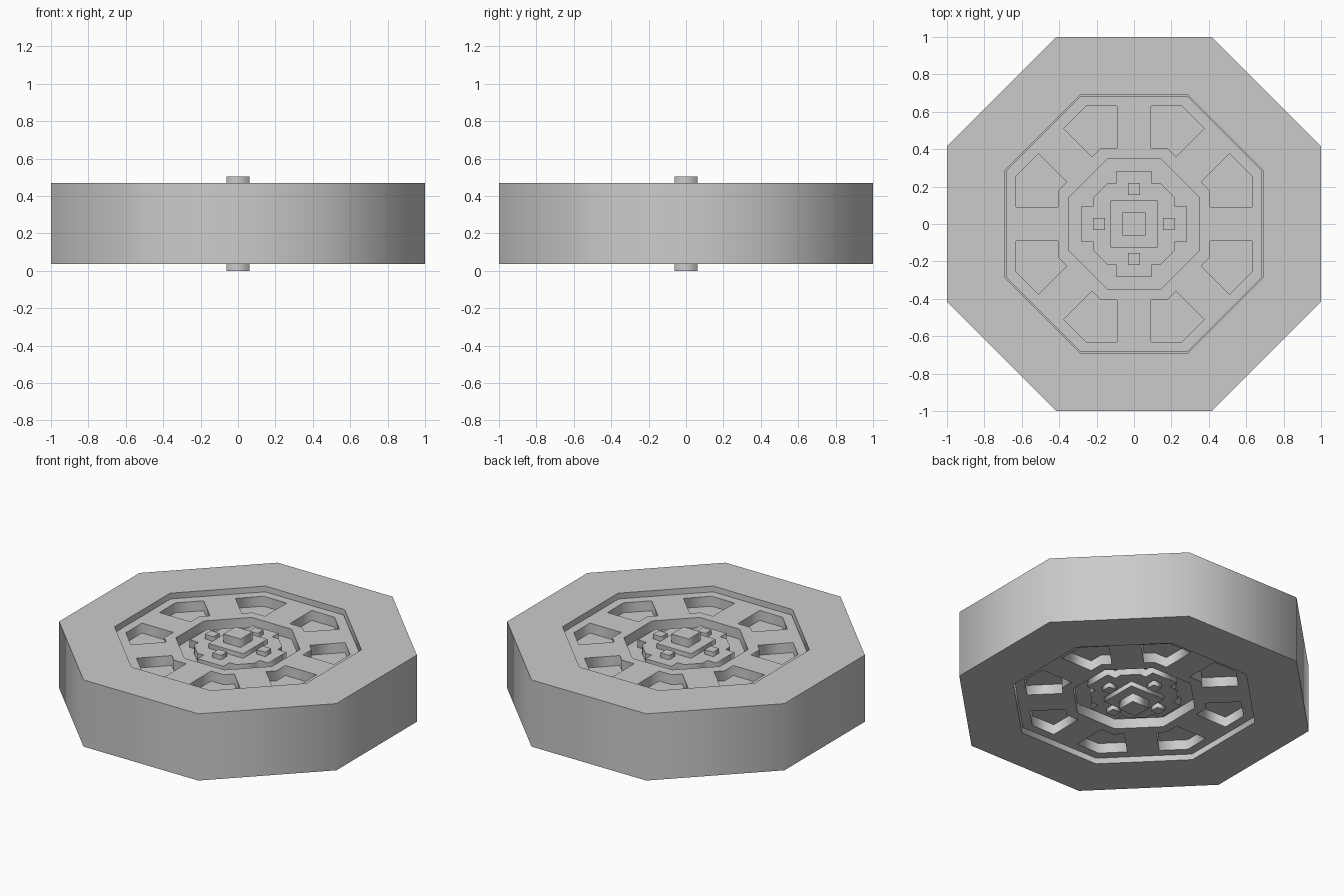
import bpy
import math

if "Cube" in bpy.data.objects:
    bpy.data.objects.remove(bpy.data.objects["Cube"])

MID = 0.2525  # the wheel is mirrored about this height


def octagon(apothem):
    r = apothem / math.cos(math.pi / 8)
    return [(r * math.cos(math.pi * (2 * i + 1) / 8),
             r * math.sin(math.pi * (2 * i + 1) / 8)) for i in range(8)]


def square(half, cx=0, cy=0):
    return [(cx - half, cy - half), (cx + half, cy - half),
            (cx + half, cy + half), (cx - half, cy + half)]


def slab(name, top, outline, holes=()):
    """Flat plate with optional holes, symmetric about MID and reaching up to top."""
    curve = bpy.data.curves.new(name, 'CURVE')
    curve.dimensions = '2D'
    curve.fill_mode = 'BOTH'
    curve.extrude = top - MID
    for loop in (outline, *holes):
        spline = curve.splines.new('POLY')
        spline.points.add(len(loop) - 1)
        for p, (x, y) in zip(spline.points, loop):
            p.co = (x, y, 0, 1)
        spline.use_cyclic_u = True
    obj = bpy.data.objects.new(name, curve)
    obj.location.z = MID
    bpy.context.collection.objects.link(obj)
    bpy.ops.object.select_all(action='DESELECT')
    obj.select_set(True)
    bpy.context.view_layer.objects.active = obj
    bpy.ops.object.convert(target='MESH')
    return bpy.context.object


# Octagonal tire
slab("tire", 0.47, octagon(1.0), [octagon(0.69)])

# Hub plate with eight pockets and a central octagonal opening
pocket = [(0.09, 0.63), (0.255, 0.63), (0.375, 0.51),
          (0.225, 0.36), (0.18, 0.405), (0.09, 0.405)]
pockets = []
for sx in (1, -1):
    for sy in (1, -1):
        pockets.append([(sx * x, sy * y) for x, y in pocket])
        pockets.append([(sx * y, sy * x) for x, y in pocket])
slab("hub_plate", 0.435, octagon(0.685), pockets + [octagon(0.347)])

# Core forming the floor of the pockets and opening
slab("hub_core", 0.37, octagon(0.72))

# Stepped cross in the middle
quarter = [(0.283, 0.093), (0.22, 0.093), (0.22, 0.14),
           (0.14, 0.22), (0.093, 0.22), (0.093, 0.283)]
cross = []
for k in range(4):
    c, s = round(math.cos(k * math.pi / 2)), round(math.sin(k * math.pi / 2))
    cross += [(c * x - s * y, s * x + c * y) for x, y in quarter]
slab("center_cross", 0.42, cross)

# Center plate, axle cap and four bolts
slab("center_plate", 0.45, square(0.125))
slab("axle_cap", 0.505, square(0.062))
for i, (x, y) in enumerate([(0.187, 0), (0, 0.187), (-0.187, 0), (0, -0.187)]):
    slab(f"bolt_{i + 1}", 0.45, square(0.031, x, y))
